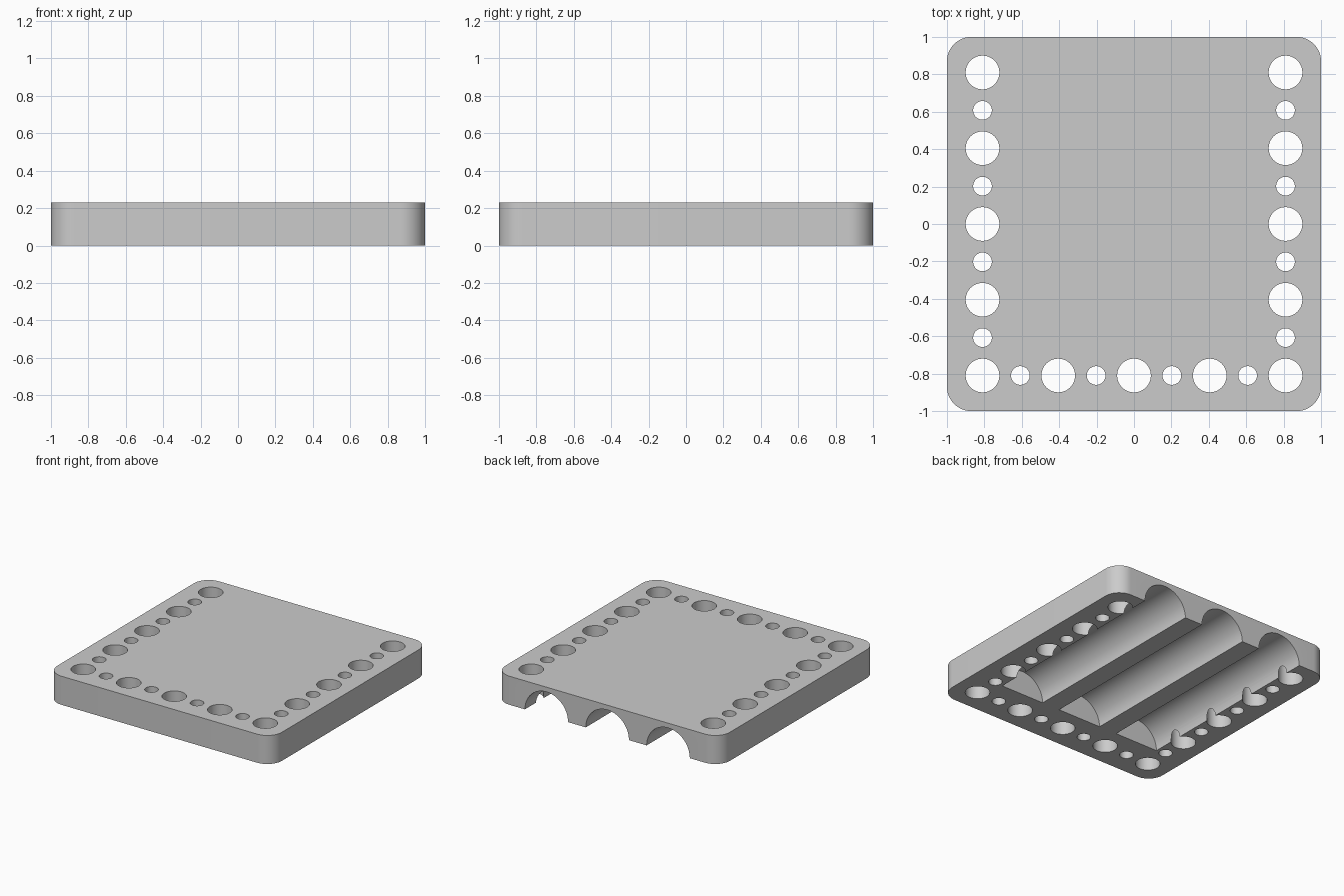
import bpy, bmesh
from math import pi, cos, sin, radians
from mathutils import Matrix, Vector

cube = bpy.data.objects.get("Cube")
if cube:
    bpy.data.objects.remove(cube, do_unlink=True)

HEIGHT = 0.23
CORNER = 0.13
PITCH = 0.2025          # spacing between neighbouring holes
EDGE = 4 * PITCH        # distance of the hole rows from the centre

grey = bpy.data.materials.new("plain grey")
grey.use_nodes = True
colour = (0.6, 0.6, 0.6, 1)
grey.diffuse_color = colour
grey.node_tree.nodes["Principled BSDF"].inputs["Base Color"].default_value = colour


def make_object(name, bm):
    bmesh.ops.recalc_face_normals(bm, faces=bm.faces)
    mesh = bpy.data.meshes.new(name)
    bm.to_mesh(mesh)
    bm.free()
    mesh.materials.append(grey)
    obj = bpy.data.objects.new(name, mesh)
    bpy.context.collection.objects.link(obj)
    return obj


def add_cylinder(bm, radius, depth, matrix, sides):
    bmesh.ops.create_cone(bm, cap_ends=True, segments=sides, radius1=radius,
                          radius2=radius, depth=depth, matrix=matrix)


# Rounded square slab
bm = bmesh.new()
outline = []
for quarter, (sx, sy) in enumerate([(1, 1), (-1, 1), (-1, -1), (1, -1)]):
    for step in range(13):
        a = (quarter + step / 12) * pi / 2
        outline.append(bm.verts.new((sx * (1 - CORNER) + CORNER * cos(a),
                                     sy * (1 - CORNER) + CORNER * sin(a), 0)))
base = bm.faces.new(outline)
top = bmesh.ops.extrude_face_region(bm, geom=[base])["geom"]
bmesh.ops.translate(bm, vec=(0, 0, HEIGHT),
                    verts=[v for v in top if isinstance(v, bmesh.types.BMVert)])
slab = make_object("slab", bm)

# Alternating large and small holes along the two sides and the front
spots = {(side * 4, i) for side in (-1, 1) for i in range(-4, 5)}
spots |= {(i, -4) for i in range(-4, 5)}
bm = bmesh.new()
for i, j in sorted(spots):
    radius = 0.09 if (i + j) % 2 == 0 else 0.05
    place = Matrix.Translation((i * PITCH, j * PITCH, HEIGHT / 2))
    add_cylinder(bm, radius, 1, place, 48)
hole_cutter = make_object("hole_cutter", bm)

# Three half-round channels underneath, open at the back
FRONT_END, BACK_END = -0.62, 1.2
bm = bmesh.new()
for x in (-0.542, 0, 0.542):
    place = (Matrix.Translation((x, (FRONT_END + BACK_END) / 2, 0))
             @ Matrix.Rotation(radians(90), 4, "X"))
    add_cylinder(bm, 0.192, BACK_END - FRONT_END, place, 64)
channel_cutter = make_object("channel_cutter", bm)

# Cut the slab, then drop the cutters
bpy.context.view_layer.objects.active = slab
slab.select_set(True)
for cutter in (channel_cutter, hole_cutter):
    cutter.hide_render = True
    mod = slab.modifiers.new(cutter.name, "BOOLEAN")
    mod.operation = "DIFFERENCE"
    mod.solver = "EXACT"
    mod.object = cutter
    bpy.ops.object.modifier_apply(modifier=mod.name)
    bpy.data.objects.remove(cutter, do_unlink=True)

bpy.ops.object.shade_smooth_by_angle(angle=radians(30))
